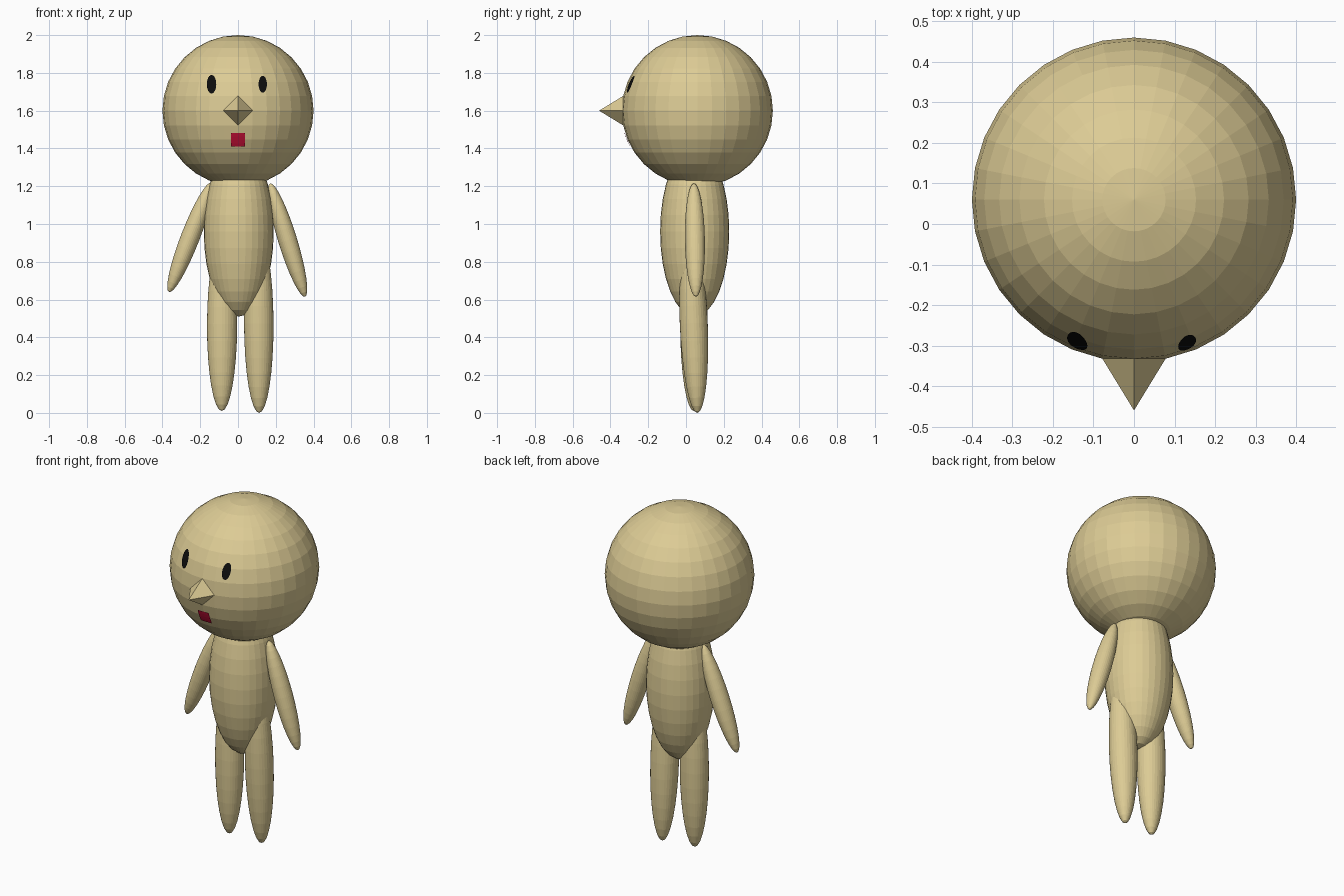
import bpy, bmesh, math
from mathutils import Vector, Matrix

if "Cube" in bpy.data.objects:
    bpy.data.objects.remove(bpy.data.objects["Cube"])

HEAD_C, HEAD_R = Vector((0, 0.06, 1.6)), 0.4


def material(name, rgb):
    m = bpy.data.materials.new(name)
    m.diffuse_color = (*rgb, 1)
    m.use_nodes = True
    m.node_tree.nodes["Principled BSDF"].inputs["Base Color"].default_value = m.diffuse_color
    return m


TAN = material("tan skin", (0.72, 0.60, 0.30))
BLACK = material("black", (0.004, 0.004, 0.004))
RED = material("crimson", (0.58, 0.005, 0.04))


def finish(name, bm, mat):
    mesh = bpy.data.meshes.new(name)
    bm.to_mesh(mesh)
    bm.free()
    mesh.materials.append(mat)
    obj = bpy.data.objects.new(name, mesh)
    bpy.context.collection.objects.link(obj)
    return obj


def sphere(matrix):
    bm = bmesh.new()
    bmesh.ops.create_uvsphere(bm, u_segments=32, v_segments=16, radius=1, matrix=matrix)
    return bm


def limb(name, top, bottom, rx, ry):
    """Ellipsoid whose poles lie at top and bottom."""
    top, bottom = Vector(top), Vector(bottom)
    axis = top - bottom
    rot = Vector((0, 0, 1)).rotation_difference(axis).to_matrix().to_4x4()
    mat = (Matrix.Translation((top + bottom) / 2) @ rot
           @ Matrix.Diagonal((rx, ry, axis.length / 2, 1)))
    return finish(name, sphere(mat), TAN)


def on_head(x, z, lift=0.004):
    """Point just above the front of the head."""
    r = HEAD_R + lift
    return (x, HEAD_C.y - math.sqrt(r * r - x * x - (z - HEAD_C.z) ** 2), z)


# Head, with the front vertex pulled out into the pyramid nose
bm = sphere(Matrix.Translation(HEAD_C) @ Matrix.Scale(HEAD_R, 4))
tip = min(bm.verts, key=lambda v: v.co.y)
tip.co.y = -0.46
bmesh.ops.triangulate(bm, faces=list(tip.link_faces))
finish("head_with_nose", bm, TAN)

# Torso
limb("torso", (0.004, 0.046, 1.41), (0.004, 0.046, 0.51), 0.185, 0.183)

# Legs and arms, each side slightly different
limb("left_leg", (-0.082, 0.042, 0.93), (-0.086, 0.042, 0.01), 0.08, 0.073)
limb("right_leg", (0.108, 0.022, 0.95), (0.112, 0.060, 0.0), 0.078, 0.074)
limb("left_arm", (-0.14, 0.045, 1.22), (-0.365, 0.045, 0.64), 0.05, 0.053)
limb("right_arm", (0.17, 0.042, 1.215), (0.355, 0.052, 0.615), 0.05, 0.053)

# Eyes: oval discs lying on the head
for name, x, rx, rz in (("left_eye", -0.14, 0.025, 0.049), ("right_eye", 0.131, 0.022, 0.044)):
    bm = bmesh.new()
    centre = bm.verts.new(on_head(x, 1.74))
    rim = [bm.verts.new(on_head(x + rx * math.cos(a), 1.74 + rz * math.sin(a)))
           for a in (i * math.tau / 24 for i in range(24))]
    for i in range(24):
        bm.faces.new((centre, rim[i], rim[(i + 1) % 24]))
    finish(name, bm, BLACK)

# Mouth: small square patch following the head
bm = bmesh.new()
bmesh.ops.create_grid(bm, x_segments=4, y_segments=4, size=0.036)
for v in bm.verts:
    v.co = on_head(v.co.x, 1.445 + v.co.y)
finish("mouth", bm, RED)
